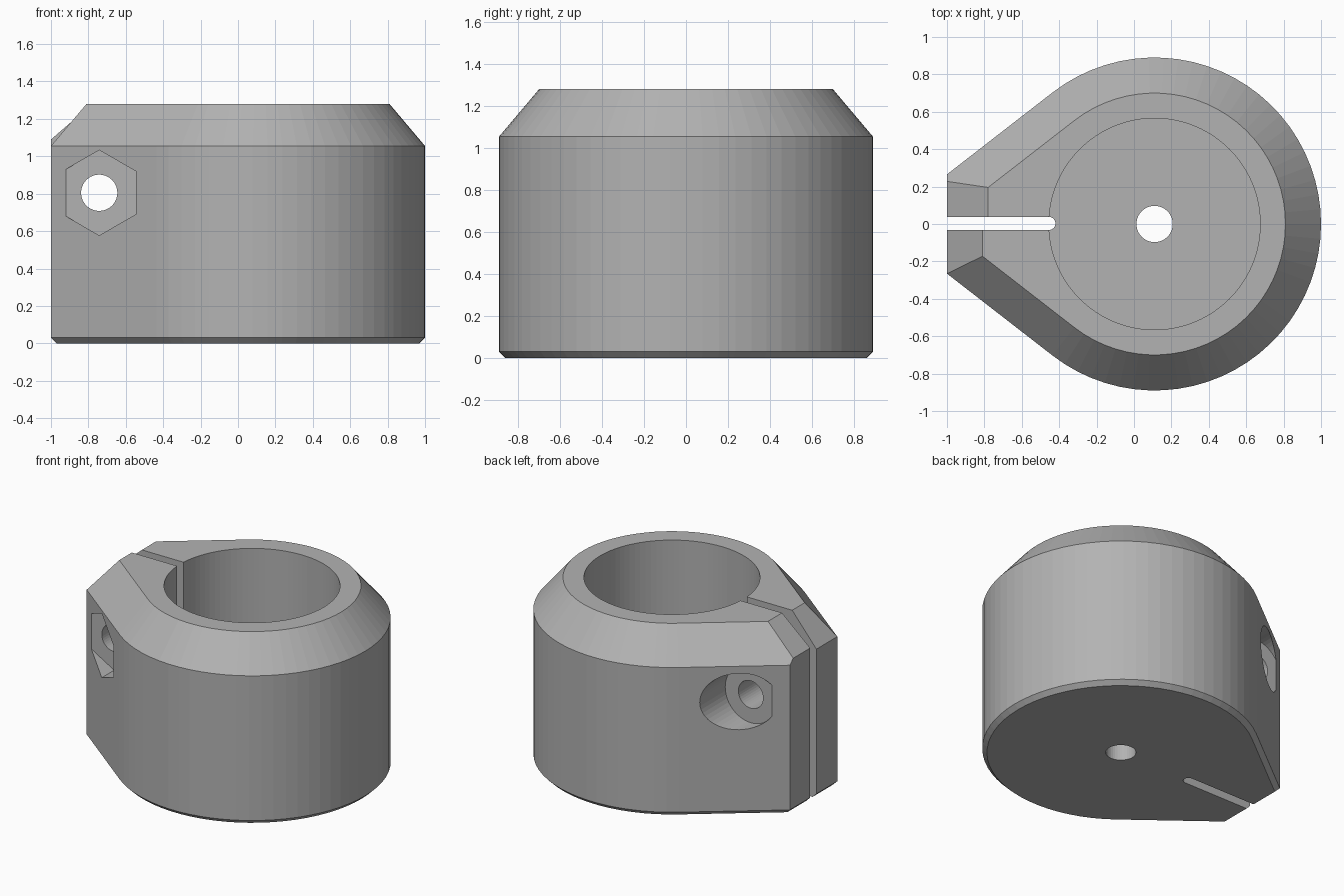
import bpy, bmesh, math

if "Cube" in bpy.data.objects:
    bpy.data.objects.remove(bpy.data.objects["Cube"])

CX, R = 0.11, 0.89                    # centre and radius of the round part
TAN = math.radians(127.8)             # angle where the straight sides begin
BOLT_X, BOLT_Z = -0.742, 0.805

grey = bpy.data.materials.new("grey")
grey.diffuse_color = (0.45, 0.45, 0.45, 1)
grey.use_nodes = True
grey.node_tree.nodes["Principled BSDF"].inputs["Base Color"].default_value = grey.diffuse_color


def loft(name, rings):
    """Closed solid through a list of equal-length point rings."""
    bm = bmesh.new()
    vs = [[bm.verts.new(p) for p in ring] for ring in rings]
    n = len(vs[0])
    bm.faces.new(vs[0])
    bm.faces.new(vs[-1])
    for a, b in zip(vs, vs[1:]):
        for i in range(n):
            j = (i + 1) % n
            bm.faces.new((a[i], a[j], b[j], b[i]))
    bmesh.ops.recalc_face_normals(bm, faces=bm.faces)
    me = bpy.data.meshes.new(name)
    bm.to_mesh(me)
    bm.free()
    me.materials.append(grey)
    ob = bpy.data.objects.new(name, me)
    bpy.context.collection.objects.link(ob)
    return ob


def prism(name, pts, lo, hi, axis):
    """Extrude a 2D outline along y (xz outline) or z (xy outline)."""
    put = (lambda a, b, h: (a, h, b)) if axis == "y" else (lambda a, b, h: (a, b, h))
    return loft(name, [[put(a, b, h) for a, b in pts] for h in (lo, hi)])


def circle(cx, cy, r, n, start=0.0):
    return [(cx + r * math.cos(start + math.tau * i / n),
             cy + r * math.sin(start + math.tau * i / n)) for i in range(n)]


def outline(inset, end_x, z):
    """Teardrop outline: round part, straight sides, flat end."""
    r = R - inset
    steps = 50
    pts = [(CX + r * math.cos(a), r * math.sin(a), z)
           for a in (-TAN + 2 * TAN * i / steps for i in range(steps + 1))]
    y = (r - math.cos(TAN) * (end_x - CX)) / math.sin(TAN)
    return pts + [(end_x, y, z), (end_x, -y, z)]


# Clamp body with bottom and top chamfers
body = loft("clamp_body", [outline(0.03, -0.97, 0), outline(0, -1, 0.03),
                           outline(0, -1, 1.055), outline(0.19, -1, 1.28)])

# Slot with a rounded inner end
sy, sr = 0.003, 0.035
slot = [(-1.3, sy - sr)]
slot += [(-0.455 + sr * math.cos(a), sy + sr * math.sin(a))
         for a in (math.radians(-90 + 15 * i) for i in range(13))]
slot += [(-1.3, sy + sr)]

cutters = [
    prism("bore_cutter", circle(CX, 0, 0.565, 96), 0.18, 1.6, "z"),
    prism("drain_cutter", circle(CX, 0, 0.097, 40), -0.2, 0.5, "z"),
    prism("slot_cutter", slot, -0.2, 1.6, "z"),
    # Sloped ends of the two clamp jaws
    prism("front_slope_cutter", [(-1.19, 0.83), (-0.62, 1.505), (-1.19, 1.505)], -1, 0, "y"),
    prism("back_slope_cutter", [(-1.22, 0.90), (-0.56, 1.47), (-1.22, 1.47)], 0, 1, "y"),
    # Bolt hole, nut pocket and bolt head pocket
    prism("bolt_cutter", circle(BOLT_X, BOLT_Z, 0.097, 40), -1.2, 1.2, "y"),
    prism("nut_cutter", circle(BOLT_X, BOLT_Z, 0.228, 6, math.pi / 2), -1.3, -0.327, "y"),
    prism("head_cutter", circle(BOLT_X, BOLT_Z, 0.2, 48), 0.335, 1.3, "y"),
]
for c in cutters:
    m = body.modifiers.new(c.name, "BOOLEAN")
    m.operation = "DIFFERENCE"
    m.solver = "EXACT"
    m.object = c
    c.hide_render = True
    c.hide_set(True)
